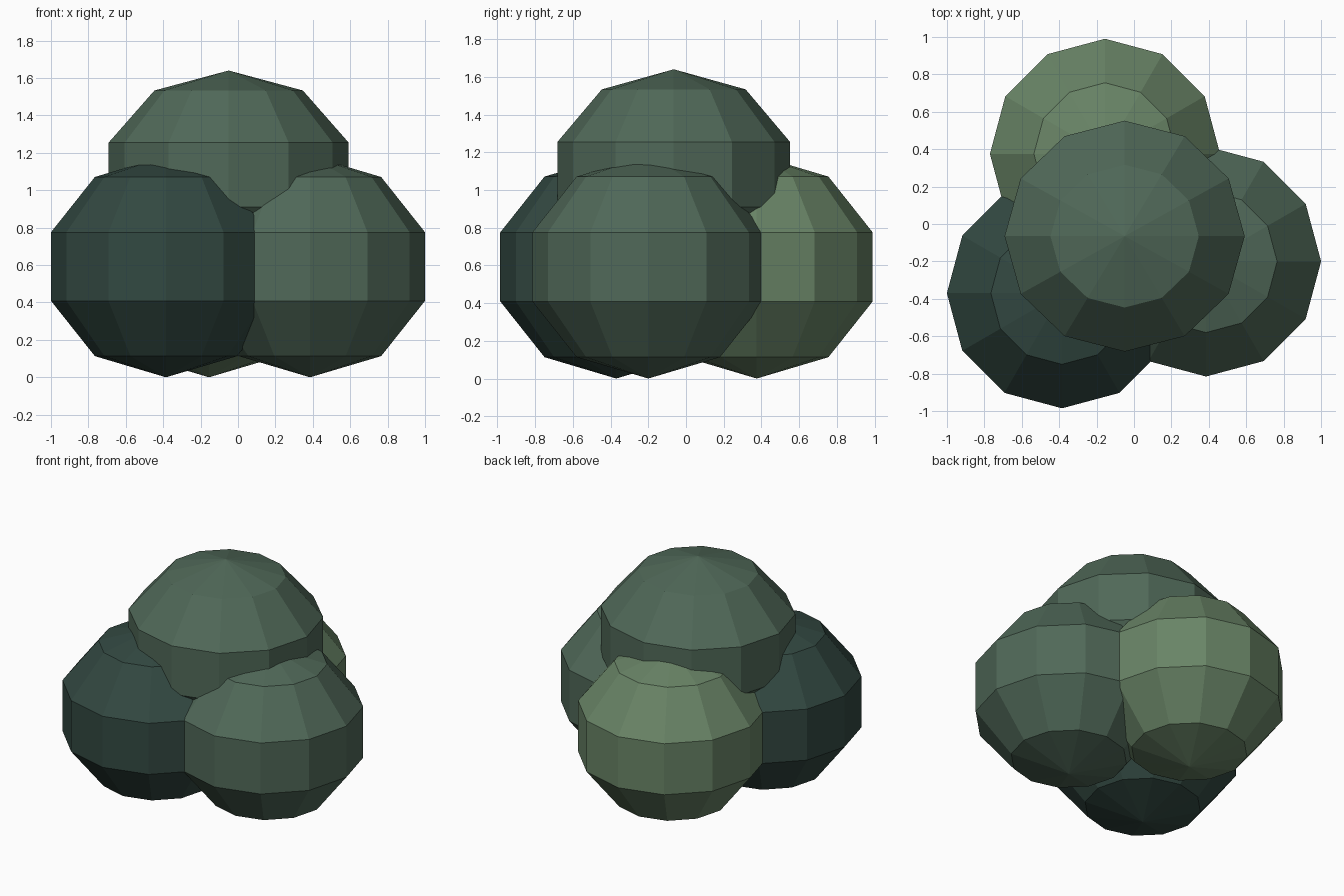
import bpy

if "Cube" in bpy.data.objects:
    bpy.data.objects.remove(bpy.data.objects["Cube"])


def material(name, rgb):
    m = bpy.data.materials.new(name)
    m.diffuse_color = (*rgb, 1)
    m.use_nodes = True
    m.node_tree.nodes["Principled BSDF"].inputs["Base Color"].default_value = m.diffuse_color
    return m


dark = material("dark_leaf", (0.032, 0.065, 0.053))
mid = material("mid_leaf", (0.08, 0.14, 0.098))
light = material("light_leaf", (0.14, 0.23, 0.133))


def clump(name, center, radii, mat):
    """Flat-shaded, low-poly leaf ball: 12 sides, 5 bands."""
    bpy.ops.mesh.primitive_uv_sphere_add(segments=12, ring_count=5, radius=1)
    ob = bpy.context.object
    ob.name = name
    ob.location = center
    ob.scale = radii
    ob.data.materials.append(mat)
    bpy.ops.object.transform_apply(location=True, rotation=False, scale=True)
    bpy.ops.object.shade_flat()


# Three equal clumps on the ground
low = (0.647, 0.647, 0.592)
clump("front_left_clump", (-0.385, -0.37, 0.592), low, dark)
clump("right_clump", (0.385, -0.20, 0.592), low, mid)
clump("back_clump", (-0.155, 0.375, 0.592), low, light)

# Slightly flattened clump resting on top
clump("top_clump", (-0.05, -0.065, 1.082), (0.675, 0.649, 0.558), mid)
